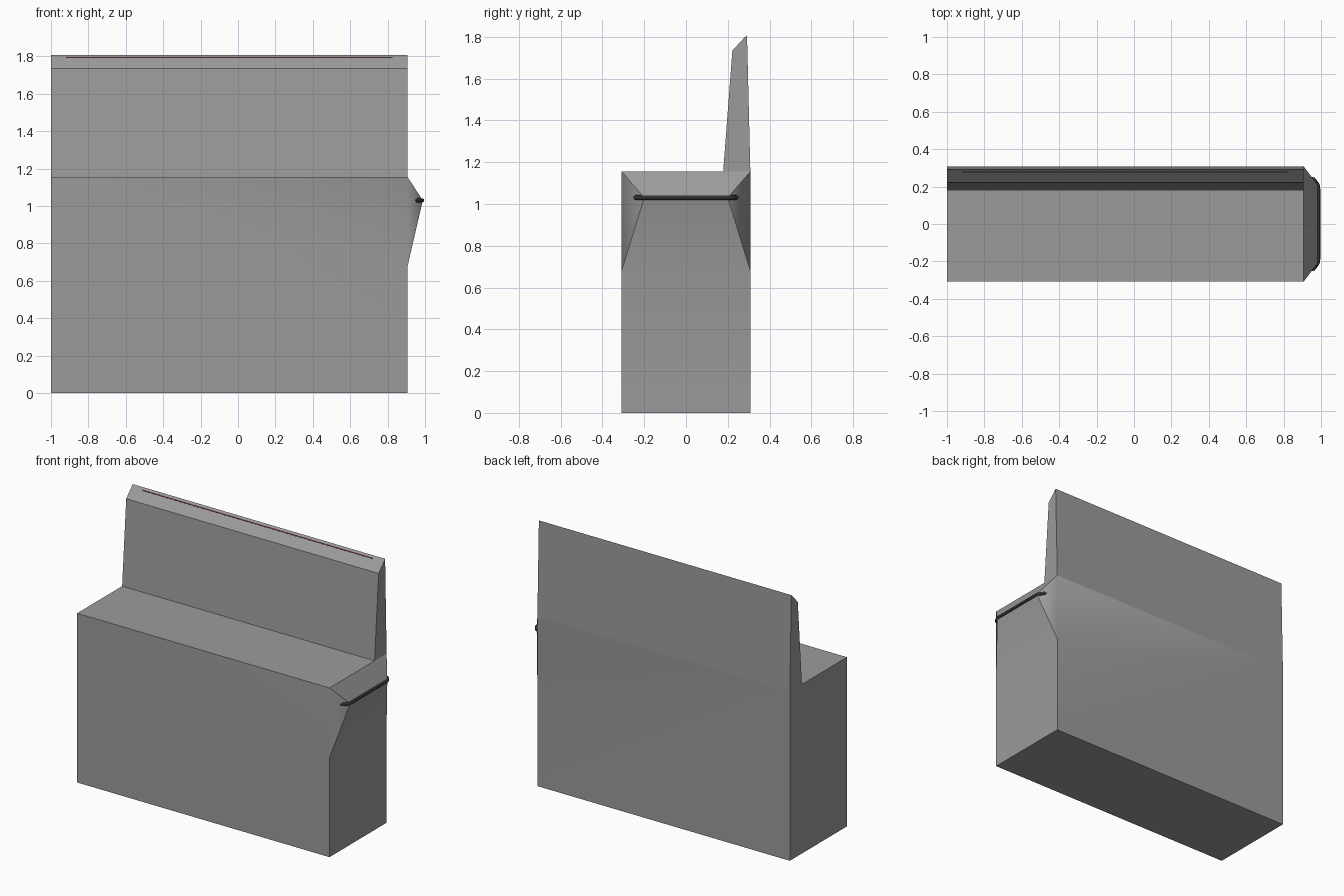
import bpy, bmesh
from mathutils import Vector

if "Cube" in bpy.data.objects:
    bpy.data.objects.remove(bpy.data.objects["Cube"])

LEFT, RIGHT, DEPTH, SEAT = -1.0, 0.907, 0.308, 1.155


def paint(obj, name, rgb):
    mat = bpy.data.materials.get(name) or bpy.data.materials.new(name)
    mat.diffuse_color = (*rgb, 1)
    mat.use_nodes = True
    mat.node_tree.nodes["Principled BSDF"].inputs["Base Color"].default_value = mat.diffuse_color
    obj.data.materials.append(mat)


def finish(bm, name):
    bmesh.ops.recalc_face_normals(bm, faces=bm.faces)
    mesh = bpy.data.meshes.new(name)
    bm.to_mesh(mesh)
    bm.free()
    obj = bpy.data.objects.new(name, mesh)
    bpy.context.collection.objects.link(obj)
    return obj


def extrude_x(name, profile, x0, x1):
    # closed prism from a (y, z) profile
    bm = bmesh.new()
    face = bm.faces.new([bm.verts.new((x0, y, z)) for y, z in profile])
    ext = bmesh.ops.extrude_face_region(bm, geom=[face])
    moved = [g for g in ext["geom"] if isinstance(g, bmesh.types.BMVert)]
    bmesh.ops.translate(bm, verts=moved, vec=(x1 - x0, 0, 0))
    return finish(bm, name)


# seat body: side outline on both sides, closed by a bulging right end
bm = bmesh.new()
outline = [(LEFT, 0), (RIGHT, 0), (RIGHT, 0.68), (RIGHT, SEAT), (LEFT, SEAT)]
front, back = [[bm.verts.new((x, y, z)) for x, z in outline] for y in (-DEPTH, DEPTH)]
ridge_f, ridge_b = [bm.verts.new((0.988, y, 1.03)) for y in (-0.2, 0.2)]
bm.faces.new(front)
bm.faces.new(back)
for i, j in ((0, 1), (1, 2), (3, 4), (4, 0)):
    bm.faces.new((front[i], front[j], back[j], back[i]))
for a in (2, 3):
    bm.faces.new((front[a], ridge_f, ridge_b, back[a]))
for side, tip in ((front, ridge_f), (back, ridge_b)):
    bm.faces.new((side[2], side[3], tip))

# all body edges crisp except where the bulge blends into the flat sides and end
for f in bm.faces:
    f.smooth = True
for e in bm.edges:
    e.smooth = False
for a, b in ((front[2], front[3]), (back[2], back[3]), (front[2], back[2])):
    bm.edges.get((a, b)).smooth = True
body = finish(bm, "seat_body")
paint(body, "dark_grey", (0.33, 0.33, 0.33))

# backrest with a sloped top
backrest = extrude_x("backrest", [(0.178, SEAT), (0.222, 1.735), (0.292, 1.808), (DEPTH, SEAT)], LEFT, RIGHT)
paint(backrest, "dark_grey", (0.33, 0.33, 0.33))

# thin coloured seam along the sloped top
n, t = Vector((-0.722, 0.692)), Vector((0.692, 0.722))
c = Vector((0.222, 1.735)) + t * 0.081
seam = extrude_x("backrest_seam", [tuple(c + t * a * 0.004 + n * b * 0.001)
                 for a, b in ((-1, -1), (1, -1), (1, 1), (-1, 1))], -0.92, 0.825)
paint(seam, "dark_red", (0.07, 0.02, 0.025))

# dark trim rod wrapping the ridge of the right end, tapering at its tips
curve = bpy.data.curves.new("end_trim", "CURVE")
curve.dimensions = "3D"
curve.bevel_depth = 0.012
curve.bevel_resolution = 2
curve.use_fill_caps = True
half = [(0.95, 0.25, 0.4), (0.957, 0.24, 1), (0.974, 0.219, 1), (0.984, 0.203, 0.9), (0.985, 0.19, 0.9)]
path = half + [(x, -y, r) for x, y, r in reversed(half)]
spline = curve.splines.new("POLY")
spline.points.add(len(path) - 1)
for p, (x, y, r) in zip(spline.points, path):
    p.co = (x, y, 1.03, 1)
    p.radius = r
trim = bpy.data.objects.new("end_trim", curve)
bpy.context.collection.objects.link(trim)
paint(trim, "dark_trim", (0.03, 0.03, 0.03))
